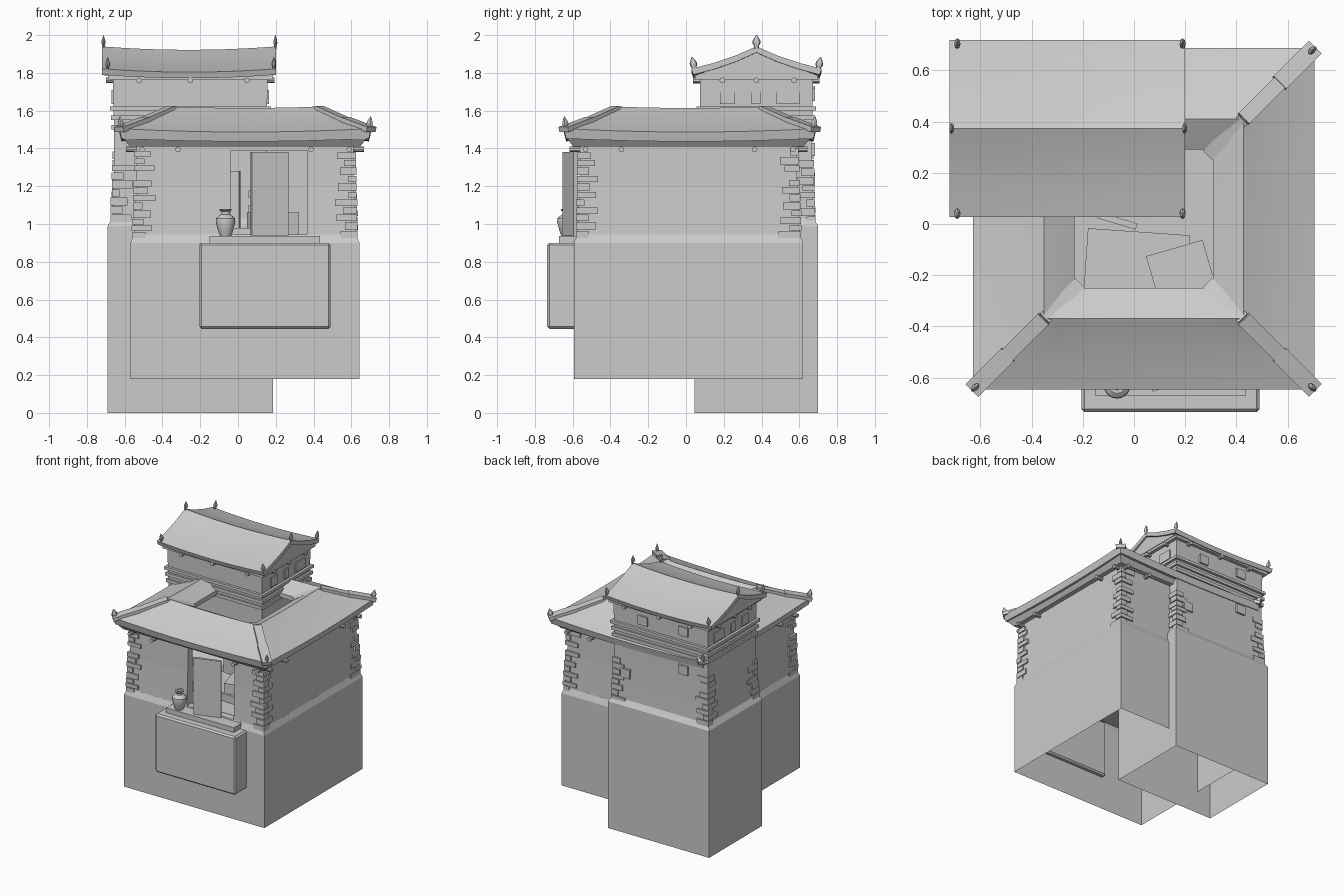
import bpy, bmesh, math, random
from mathutils import Vector, Matrix

if "Cube" in bpy.data.objects:
    bpy.data.objects.remove(bpy.data.objects["Cube"])

random.seed(4)
MX, MY = 0.037, 0.013        # main house centre
TX, TY = -0.2525, 0.3725     # tower centre


def finish(name, bm, smooth=False, normals=True):
    if normals:
        bmesh.ops.recalc_face_normals(bm, faces=bm.faces)
    me = bpy.data.meshes.new(name)
    bm.to_mesh(me)
    bm.free()
    ob = bpy.data.objects.new(name, me)
    bpy.context.collection.objects.link(ob)
    if smooth:
        bpy.ops.object.select_all(action='DESELECT')
        ob.select_set(True)
        bpy.context.view_layer.objects.active = ob
        bpy.ops.object.shade_smooth_by_angle(angle=math.radians(32))
    return ob


def add_box(bm, lo, hi, rot=0.0):
    lo, hi = Vector(lo), Vector(hi)
    m = (Matrix.Translation((lo + hi) / 2) @ Matrix.Rotation(rot, 4, 'Z')
         @ Matrix.Diagonal((*(hi - lo), 1)))
    bmesh.ops.create_cube(bm, size=1, matrix=m)


def box(name, lo, hi, rot=0.0, bevel=0.0):
    bm = bmesh.new()
    add_box(bm, lo, hi, rot)
    ob = finish(name, bm)
    if bevel:
        mod = ob.modifiers.new("bevel", 'BEVEL')
        mod.width, mod.segments = bevel, 1
    return ob


def add_bar(bm, p, q, w, h):
    p, q = Vector(p), Vector(q)
    m = (Matrix.Translation((p + q) / 2) @ (q - p).to_track_quat('X', 'Z').to_matrix().to_4x4()
         @ Matrix.Diagonal(((q - p).length, w, h, 1)))
    bmesh.ops.create_cube(bm, size=1, matrix=m)


def loft(name, cx, cy, rings, n=1, closed=False, smooth=False, cap=False):
    """Rectangular rings (half x, half y, z, sag) joined into a shell."""
    bm = bmesh.new()
    loops = []
    for hx, hy, z, sag in rings:
        loop = []
        c = [(-hx, -hy), (hx, -hy), (hx, hy), (-hx, hy)]
        for k in range(4):
            a, b = c[k], c[(k + 1) % 4]
            for i in range(n):
                t = i / n
                loop.append(bm.verts.new((cx + a[0] + (b[0] - a[0]) * t, cy + a[1] + (b[1] - a[1]) * t,
                                          z - sag * (1 - (2 * t - 1) ** 2))))
        loops.append(loop)
    pairs = list(zip(loops, loops[1:])) + ([(loops[-1], loops[0])] if closed else [])
    for a, b in pairs:
        for i in range(len(a)):
            j = (i + 1) % len(a)
            bm.faces.new((a[i], a[j], b[j], b[i]))
    if cap:
        bm.faces.new(loops[-1])
    return finish(name, bm, smooth)


def add_lathe(bm, profile, m, seg):
    loops = [[bm.verts.new(m @ Vector((r * math.cos(2 * math.pi * i / seg), r * math.sin(2 * math.pi * i / seg), z)))
              for i in range(seg)] for r, z in profile]
    for a, b in zip(loops, loops[1:]):
        for i in range(seg):
            bm.faces.new((a[i], a[(i + 1) % seg], b[(i + 1) % seg], b[i]))
    bm.faces.new(loops[0])
    bm.faces.new(loops[-1])


def quoins(name, cx, cy, hx, hy, z0, z1, corners):
    bm = bmesh.new()
    for sx, sy in corners:
        z, i = z0, random.randint(0, 1)
        while z < z1:
            h = random.uniform(0.034, 0.048)
            if z < z0 + 0.25 or random.random() < 0.8:
                lx, ly = (0.105, 0.06) if i % 2 else (0.06, 0.105)
                lx += random.uniform(-.02, .02)
                ly += random.uniform(-.02, .02)
                e = 0.016 - 0.014 * (z - z0) / (z1 - z0) + random.uniform(0, .005)
                ox, oy = cx + sx * (hx + e), cy + sy * (hy + e)
                ix, iy = ox - sx * lx, oy - sy * ly
                add_box(bm, (min(ox, ix), min(oy, iy), z), (max(ox, ix), max(oy, iy), z + h - 0.006))
            z += h
            i += 1
    finish(name, bm)


# Foundations: open-bottomed shells with a sloped top ledge
loft("house_base", MX, MY, [(.607, .607, .18, 0), (.607, .607, .90, 0), (.588, .588, .945, 0), (.53, .53, .945, 0)])
loft("tower_base", TX, TY, [(.4375, .3275, 0, 0), (.4375, .3275, .99, 0), (.412, .302, 1.03, 0)])
box("courtyard_floor", (MX - .58, MY - .58, .90), (MX + .58, MY + .58, .92))

# House walls with the doorway cut through
walls = loft("house_walls", MX, MY, [(.588, .588, .94, 0), (.576, .576, 1.2, 0), (.574, .574, 1.43, 0),
                                     (.52, .52, 1.43, 0), (.52, .52, .94, 0)], closed=True)
cut = box("door_cutter", (-.04, -.75, .93), (.365, -.45, 1.39))
cut.hide_render = True
cut.hide_set(True)
mod = walls.modifiers.new("doorway", 'BOOLEAN')
mod.operation, mod.object, mod.solver = 'DIFFERENCE', cut, 'EXACT'

# Tower walls and string courses
loft("tower_walls", TX, TY, [(.412, .302, 1.03, 0), (.404, .295, 1.25, 0), (.404, .295, 1.5, 0),
                             (.41, .30, 1.79, 0)], smooth=True, cap=True)
for k, (z0, z1, e) in enumerate([(1.50, 1.525, .012), (1.55, 1.575, .016), (1.60, 1.622, .022)]):
    box("tower_band_%d" % k, (TX - .404 - e, TY - .295 - e, z0), (TX + .404 + e, TY + .295 + e, z1))
box("tower_eave_beam", (TX - .435, TY - .325, 1.765), (TX + .435, TY + .325, 1.79))

# Corner stones and exposed wall stones
quoins("house_quoins", MX, MY, .58, .58, .925, 1.37, [(-1, -1), (1, -1), (1, 1)])
quoins("tower_quoins", TX, TY, .404, .295, 1.01, 1.38, [(-1, -1), (1, -1), (1, 1), (-1, 1)])
bm = bmesh.new()
for s in (-1, 1):
    for y, w in ((.22, .08), (.37, .05), (.54, .12)):
        x = TX + s * .408
        add_box(bm, (x - .008, y - w / 2, 1.635), (x + .008, y + w / 2, 1.71))
for x, z in ((-.45, 1.66), (-.1, 1.65), (.05, 1.2), (-.45, 1.36)):
    add_box(bm, (x - .04, TY + .29, z), (x + .04, TY + .31, z + .07))
finish("wall_stones", bm)

# House roof ring, curved eaves, open over the courtyard
RX, RY = 0.038, 0.02
loft("house_roof", RX, RY, [(.655, .655, 1.452, .015), (.667, .667, 1.505, .018), (.54, .54, 1.548, .012),
                            (.425, .425, 1.602, .006), (.39, .39, 1.622, .008), (.36, .36, 1.605, .006),
                            (.27, .27, 1.55, 0), (.27, .27, 1.515, 0), (.39, .39, 1.56, 0), (.60, .60, 1.455, .01)],
     n=8, closed=True, smooth=True)
loft("house_eave_beam", MX, MY, [(.61, .61, 1.41, 0), (.645, .645, 1.455, 0), (.52, .52, 1.455, 0),
                                 (.52, .52, 1.41, 0)], closed=True)
bm = bmesh.new()
for sx in (-1, 1):
    for sy in (-1, 1):
        def P(h, z):
            return (RX + sx * h, RY + sy * h, z)
        add_bar(bm, P(.668, 1.50), P(.53, 1.552), .07, .028)
        add_bar(bm, P(.54, 1.548), P(.39, 1.615), .06, .022)
        add_bar(bm, P(.39, 1.612), P(.252, 1.54), .05, .025)
finish("hip_ridges", bm)

# Tower gable roof: curved slab profile swept along a sagging ridge
half = [(.345, 1.822), (.23, 1.852), (.115, 1.89), (0, 1.94)]
top = [(-a, z) for a, z in half] + [(a, z) for a, z in half[-2::-1]]
prof = top + [(a * .97, z - .032) for a, z in top[::-1]]
bm = bmesh.new()
N = 10
cols = []
for i in range(N + 1):
    u = 2 * i / N - 1
    cols.append([bm.verts.new((-.26 + .46 * u, .373 + a, z - .018 * (1 - u * u))) for a, z in prof])
for a, b in zip(cols, cols[1:]):
    for i in range(len(prof)):
        j = (i + 1) % len(prof)
        bm.faces.new((a[i], a[j], b[j], b[i]))
m = len(top)
for col in (cols[0], cols[-1]):
    for i in range(m - 1):
        bm.faces.new((col[i], col[i + 1], col[2 * m - 2 - i], col[2 * m - 1 - i]))
finish("tower_roof", bm, True)
bm = bmesh.new()
for x in (-.695, .175):
    ends = [[bm.verts.new((x + d, .373 + a, z)) for a, z in ((-.33, 1.785), (.33, 1.785), (.12, 1.86), (0, 1.91), (-.12, 1.86))]
            for d in (-.012, .012)]
    for e in ends:
        bm.faces.new(e)
    for i in range(5):
        j = (i + 1) % 5
        bm.faces.new((ends[0][i], ends[0][j], ends[1][j], ends[1][i]))
finish("gable_ends", bm)

# Roof finials
bud = [(.010, -.01), (.013, .01), (.02, .022), (.019, .035), (.010, .052), (.002, .066)]
bm = bmesh.new()
spots = [(RX + sx * .655, RY + sy * .655, 1.505, math.atan2(sy, sx)) for sx in (-1, 1) for sy in (-1, 1)]
spots += [(x, y, 1.82, math.pi / 2 * s) for x in (-.69, .19) for y, s in ((.045, -1), (.70, 1))]
for x, y, z, a in spots:
    add_lathe(bm, bud, Matrix.Translation((x, y, z)) @ Matrix.Rotation(a, 4, 'Z')
              @ Matrix.Rotation(.2, 4, 'Y') @ Matrix.Diagonal((1, .6, 1, 1)), 8)
for x in (-.712, .198):
    add_lathe(bm, bud, Matrix.Translation((x, .373, 1.936)) @ Matrix.Diagonal((.5, 1.1, .97, 1)), 8)
finish("roof_finials", bm, True)

# Protruding beam ends under the eaves
bm = bmesh.new()


def peg(x, y, z, axis):
    rot = Matrix.Rotation(math.pi / 2, 4, 'Y' if axis == 'X' else 'X')
    bmesh.ops.create_cone(bm, cap_ends=True, segments=10, radius1=.015, radius2=.015, depth=.10,
                          matrix=Matrix.Translation((x, y, z)) @ rot)


for s in (-1, 1):
    for t in (-.545, -.355, .35, .553):
        if s < 0 or t > 0:
            peg(MX + t, MY + s * .58, 1.395, 'Y')
        if s > 0 or t < 0:
            peg(MX + s * .58, MY + t, 1.395, 'X')
    for t in (-.18, 0, .2):
        peg(TX + s * .395, TY + t, 1.76, 'X')
        peg(TX + t * 1.5, TY + s * .285, 1.76, 'Y')
finish("beam_ends", bm, True)

# Front steps, door leaf and jar
box("front_block", (-.205, -.735, .445), (.49, -.56, .90), bevel=.012)
box("door_step", (-.15, -.672, .895), (.435, -.50, .937))
bm = bmesh.new()
add_bar(bm, (.07, -.645, 1.16), (.265, -.585, 1.16), .02, .44)
finish("door_leaf", bm)
bm = bmesh.new()
add_lathe(bm, [(.030, 0), (.033, .008), (.042, .035), (.052, .075), (.050, .093), (.034, .108), (.022, .114),
               (.022, .128), (.032, .136), (.032, .142), (.018, .142), (.016, .12)],
          Matrix.Translation((-.066, -.63, .937)), 20)
finish("clay_jar", bm, True)

# Furnishings visible through the courtyard opening
box("courtyard_platform", (-.19, -.31, .90), (.21, -.03, .98), rot=-.07)
box("courtyard_crate", (.07, -.29, .90), (.30, -.09, 1.06), rot=.28)
bm = bmesh.new()
add_bar(bm, (-.14, .035, 1.1), (.01, -.01, 1.1), .025, .36)
finish("loose_door", bm)
